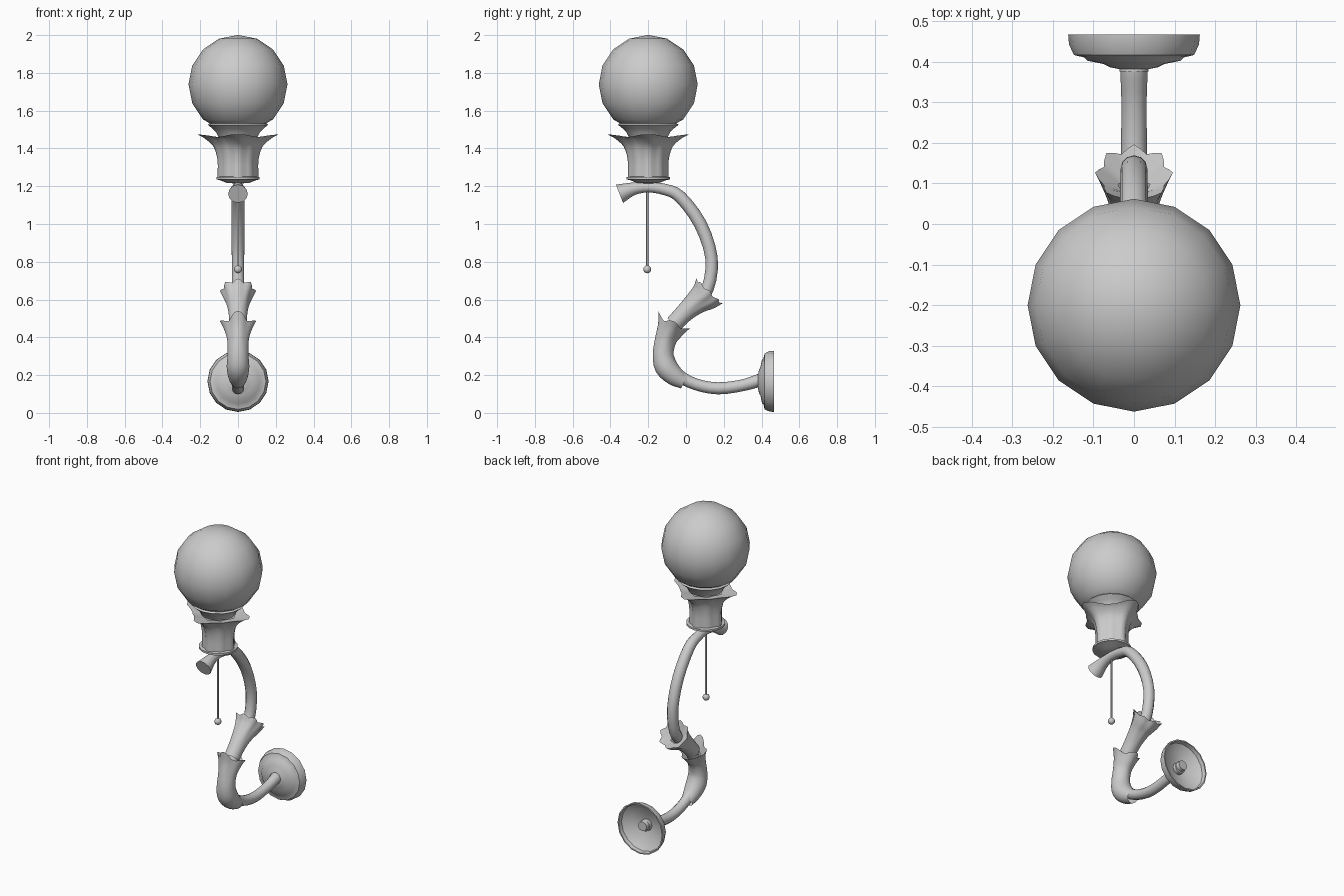
import bpy, bmesh, math
from mathutils import Vector

if "Cube" in bpy.data.objects:
    bpy.data.objects.remove(bpy.data.objects["Cube"])


def finish(name, rings, cap_start=False, cap_end=False, angle=45):
    """Skin a list of closed vertex rings into a smooth-shaded object."""
    bm = bmesh.new()
    vs = [[bm.verts.new(p) for p in ring] for ring in rings]
    n = len(vs[0])
    for a, b in zip(vs, vs[1:]):
        for i in range(n):
            j = (i + 1) % n
            bm.faces.new((a[i], a[j], b[j], b[i]))
    if cap_start:
        bm.faces.new(vs[0][::-1])
    if cap_end:
        bm.faces.new(vs[-1])
    bmesh.ops.remove_doubles(bm, verts=bm.verts, dist=1e-5)
    bmesh.ops.recalc_face_normals(bm, faces=bm.faces)
    me = bpy.data.meshes.new(name)
    bm.to_mesh(me)
    bm.free()
    ob = bpy.data.objects.new(name, me)
    bpy.context.collection.objects.link(ob)
    bpy.ops.object.select_all(action='DESELECT')
    ob.select_set(True)
    bpy.context.view_layer.objects.active = ob
    bpy.ops.object.shade_smooth_by_angle(angle=math.radians(angle))
    return ob


def lathe(name, profile, y=-0.2, z=0.0, along_y=False, segs=16, angle=45):
    """Spin (radius, height) points round z, or round y for the wall plate."""
    rings = []
    for r, h in profile:
        r = max(r, 1e-6)
        ring = []
        for i in range(segs):
            a = 2 * math.pi * i / segs
            c, s = r * math.cos(a), r * math.sin(a)
            ring.append((c, h, z + s) if along_y else (c, y + s, z + h))
        rings.append(ring)
    return finish(name, rings, angle=angle)


def spline(pts, steps):
    """Catmull-Rom through control tuples of any length."""
    P = [Vector(p) for p in pts]
    P = [2 * P[0] - P[1]] + P + [2 * P[-1] - P[-2]]
    out = []
    for k in range(1, len(P) - 2):
        a, b, c, d = P[k - 1:k + 3]
        for s in range(steps):
            t = s / steps
            out.append(0.5 * (2 * b + (c - a) * t + (2 * a - 5 * b + 4 * c - d) * t * t
                              + (3 * b - a - 3 * c + d) * t ** 3))
    return out + [P[-2]]


def sweep(name, pts, segs=12, steps=4, lobes=0, ripple=0.0, lift=0.0, spike=0.0, inner=None):
    """Sweep along (y, z, radius, lobe amount) points in the x = 0 plane."""
    C = spline(pts, steps)
    rings = []
    for k, (y, z, r, amp) in enumerate(C):
        d = C[min(k + 1, len(C) - 1)] - C[max(k - 1, 0)]
        l = math.hypot(d[0], d[1])
        ty, tz = d[0] / l, d[1] / l
        end = max(0.0, (k / (len(C) - 1) - 0.6) / 0.4)

        def ring(scale, back):
            out = []
            for i in range(segs):
                a = 2 * math.pi * i / segs
                rr = scale * (1 + amp * math.cos(lobes * a) + ripple * math.cos(8 * a))
                sh = end * (lift * math.cos(lobes * a) + spike * max(0, -math.sin(a)) ** 6) - back
                n = rr * math.sin(a)
                out.append((rr * math.cos(a), y + n * tz + sh * ty, z - n * ty + sh * tz))
            return out
        rings.append(ring(r, 0))
    if inner:
        rings.append(ring(*inner))
    return finish(name, rings, inner is None, inner is None, 50)


# glass globe, open at the bottom, and its collar
R, ZC = 0.262, 1.739
lathe("globe", [(R * math.sin(math.radians(22.5 * i)), ZC + R * math.cos(math.radians(22.5 * i)))
                for i in range(7)] + [(0.145, 1.53)])
lathe("globe_collar", [(0.145, 1.538), (0.16, 1.525), (0.135, 1.505), (0.115, 1.485), (0.1, 1.455)])

# four-petalled cup and the dish below it
sweep("petal_cup", [(-0.2, 1.25, 0.098, 0.05), (-0.2, 1.34, 0.098, 0.06), (-0.2, 1.41, 0.114, 0.09),
                    (-0.2, 1.45, 0.148, 0.14), (-0.2, 1.468, 0.176, 0.19)],
      segs=32, steps=3, lobes=4, ripple=0.05, lift=0.007, inner=(0.09, 0.02))
lathe("cup_dish", [(0, 1.213), (0.06, 1.218), (0.095, 1.232), (0.115, 1.236),
                   (0.115, 1.248), (0.09, 1.252), (0, 1.252)])

# curved arm from the flared front end down to the wall
arm = [(-0.352, 1.16, 0.052), (-0.28, 1.186, 0.034), (-0.2, 1.195, 0.028), (-0.11, 1.182, 0.03),
       (-0.03, 1.143, 0.033), (0.076, 1.0, 0.034), (0.135, 0.82, 0.033), (0.115, 0.66, 0.033),
       (0.045, 0.57, 0.033), (-0.04, 0.48, 0.033), (-0.09, 0.39, 0.033), (-0.098, 0.3, 0.033),
       (-0.045, 0.205, 0.033), (0.05, 0.152, 0.031), (0.17, 0.13, 0.032), (0.3, 0.146, 0.031),
       (0.39, 0.172, 0.034), (0.445, 0.175, 0.03)]
sweep("arm", [p + (0,) for p in arm], segs=12, steps=3)

# two leafy sleeves round the arm
sweep("upper_sleeve", [(-0.065, 0.47, 0.046, 0), (-0.005, 0.532, 0.05, 0), (0.055, 0.585, 0.062, 0.03),
                       (0.098, 0.618, 0.078, 0.06), (0.122, 0.642, 0.088, 0.09)],
      segs=32, steps=3, lobes=8, lift=0.006, inner=(0.036, 0.04))
sweep("lower_sleeve", [(-0.008, 0.162, 0.037, 0), (-0.06, 0.195, 0.052, 0), (-0.106, 0.245, 0.06, 0),
                       (-0.121, 0.31, 0.055, 0), (-0.108, 0.385, 0.055, 0.04), (-0.085, 0.44, 0.068, 0.1),
                       (-0.07, 0.476, 0.082, 0.17)],
      segs=32, steps=3, lobes=4, lift=0.01, spike=0.02, inner=(0.036, 0.06))

# wall plate, hollow at the back, with a small socket ring
lathe("wall_plate", [(0.03, 0.38), (0.06, 0.386), (0.075, 0.394), (0.115, 0.402), (0.122, 0.41),
                     (0.148, 0.416), (0.16, 0.442), (0.162, 0.466), (0.154, 0.466), (0.15, 0.442),
                     (0.11, 0.415), (0.035, 0.398)], z=0.167, along_y=True)
lathe("plate_socket", [(0.036, 0.375), (0.036, 0.42), (0.018, 0.425), (0.018, 0.41)],
      z=0.17, along_y=True)

# pull rod with a ball at the end
lathe("pull_rod", [(0, 1.19), (0.006, 1.19), (0.006, 0.765), (0, 0.765)], y=-0.205, segs=8)
lathe("pull_ball", [(0.021 * math.sin(math.pi * i / 8), 0.021 * math.cos(math.pi * i / 8))
                    for i in range(9)], y=-0.205, z=0.76, segs=12)
